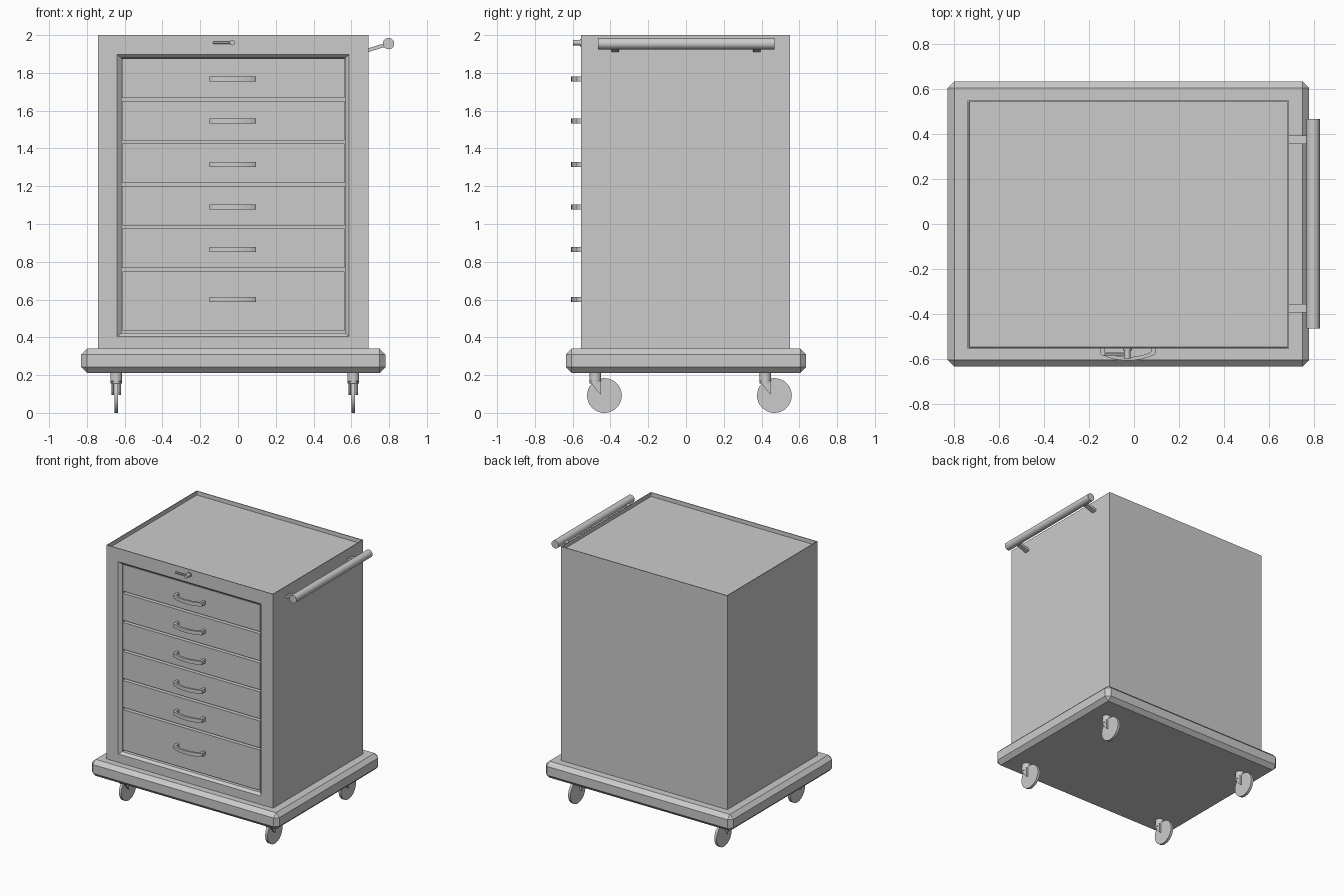
import bpy, bmesh, math
from mathutils import Vector, Matrix

if "Cube" in bpy.data.objects:
    bpy.data.objects.remove(bpy.data.objects["Cube"])


def finish(name, bm, smooth=False):
    bmesh.ops.recalc_face_normals(bm, faces=bm.faces[:])
    me = bpy.data.meshes.new(name)
    bm.to_mesh(me)
    bm.free()
    ob = bpy.data.objects.new(name, me)
    bpy.context.collection.objects.link(ob)
    if smooth:
        bpy.ops.object.select_all(action='DESELECT')
        ob.select_set(True)
        bpy.context.view_layer.objects.active = ob
        bpy.ops.object.shade_smooth_by_angle(angle=math.radians(35))
    return ob


def box_bm(x0, x1, y0, y1, z0, z1, bevel=0):
    bm = bmesh.new()
    bmesh.ops.create_cube(bm, size=1)
    for v in bm.verts:
        v.co = Vector((x1 if v.co.x > 0 else x0, y1 if v.co.y > 0 else y0, z1 if v.co.z > 0 else z0))
    if bevel:
        bmesh.ops.bevel(bm, geom=bm.edges[:], offset=bevel, segments=1, affect='EDGES')
    return bm


def cyl(name, a, b, r, n=24):
    a, b = Vector(a), Vector(b)
    d = b - a
    m = Matrix.Translation((a + b) / 2) @ d.to_track_quat('Z', 'Y').to_matrix().to_4x4()
    bm = bmesh.new()
    bmesh.ops.create_cone(bm, cap_ends=True, segments=n, radius1=r, radius2=r, depth=d.length, matrix=m)
    return finish(name, bm, True)


def prism(name, pts, offset, smooth=False):
    bm = bmesh.new()
    f = bm.faces.new([bm.verts.new(p) for p in pts])
    ext = bmesh.ops.extrude_face_region(bm, geom=[f], use_keep_orig=True)
    bmesh.ops.translate(bm, vec=offset, verts=[g for g in ext['geom'] if isinstance(g, bmesh.types.BMVert)])
    return finish(name, bm, smooth)


# Cabinet with recessed top tray and stepped drawer opening
bm = box_bm(-0.74, 0.69, -0.555, 0.55, 0.335, 2.0)
top = max(bm.faces, key=lambda f: f.calc_center_median().z)
front = min(bm.faces, key=lambda f: f.calc_center_median().y)


def inset_to(face, x0, x1, y0, y1, z0, z1):
    bmesh.ops.inset_individual(bm, faces=[face], thickness=0.004)
    c = face.calc_center_median()
    for v in face.verts:
        v.co = Vector((x1 if v.co.x > c.x else x0,
                       y1 if v.co.y > c.y else y0,
                       z1 if v.co.z > c.z else z0))


inset_to(top, -0.734, 0.684, -0.549, 0.544, 2.0, 2.0)
inset_to(top, -0.733, 0.683, -0.548, 0.543, 1.97, 1.97)
inset_to(front, -0.64, 0.588, -0.555, -0.555, 0.405, 1.897)
inset_to(front, -0.617, 0.567, -0.535, -0.535, 0.422, 1.878)
inset_to(front, -0.616, 0.566, -0.5, -0.5, 0.423, 1.877)
finish("cabinet", bm)

# Chamfered base
finish("base", box_bm(-0.83, 0.78, -0.635, 0.635, 0.212, 0.34, 0.03))

# Drawers with bow handles
levels = [1.878, 1.654, 1.428, 1.203, 0.978, 0.752, 0.422]
handle_z = [1.768, 1.545, 1.315, 1.09, 0.865, 0.60]
cx = -0.027
outer = [(-0.123, -0.52), (-0.123, -0.577)]
inner = [(-0.103, -0.52), (-0.103, -0.57)]
for i in range(9):
    t = -1 + i / 4
    outer.append((0.115 * t, -0.608 + 0.024 * t * t))
    inner.append((0.095 * t, -0.592 + 0.018 * t * t))
outer += [(0.123, -0.577), (0.123, -0.52)]
inner += [(0.103, -0.57), (0.103, -0.52)]
for i, hz in enumerate(handle_z):
    finish(f"drawer_{i + 1}", box_bm(-0.613, 0.563, -0.535, -0.49, levels[i + 1] + 0.014, levels[i] - 0.003))
    prism(f"drawer_handle_{i + 1}",
          [(cx + x, y, hz - 0.014) for x, y in outer + inner[::-1]], (0, 0, 0.028), True)

# Lock with turning lever
cyl("lock_plate", (-0.03, -0.55, 1.96), (-0.03, -0.562, 1.96), 0.02)
cyl("lock_barrel", (-0.03, -0.55, 1.96), (-0.03, -0.598, 1.96), 0.014)
finish("lock_lever", box_bm(-0.132, -0.035, -0.586, -0.573, 1.953, 1.966, 0.003))

# Side push bar and its brackets
cyl("push_bar", (0.797, -0.465, 1.955), (0.797, 0.468, 1.955), 0.03, 32)
for side, y in (("front", -0.375), ("back", 0.375)):
    prism(f"push_bar_bracket_{side}",
          [(0.68, y - 0.019, 1.907), (0.795, y - 0.019, 1.943),
           (0.795, y - 0.019, 1.963), (0.68, y - 0.019, 1.927)], (0, 0.038, 0))

# Swivel casters
for sx, x in (("left", -0.645), ("right", 0.61)):
    for sy, y in (("front", -0.48), ("back", 0.42)):
        tag = f"{sx}_{sy}"
        cyl(f"caster_stem_{tag}", (x, y, 0.155), (x, y, 0.22), 0.031)
        cyl(f"caster_wheel_{tag}", (x - 0.01, y + 0.048, 0.092), (x + 0.01, y + 0.048, 0.092), 0.092, 32)
        for s in (-1, 1):
            prism(f"caster_fork_{tag}_{'inner' if s > 0 else 'outer'}",
                  [(x + s * 0.012, y + dy, z) for dy, z in
                   ((-0.031, 0.17), (0.03, 0.17), (0.03, 0.095), (0.015, 0.11))], (s * 0.014, 0, 0))
